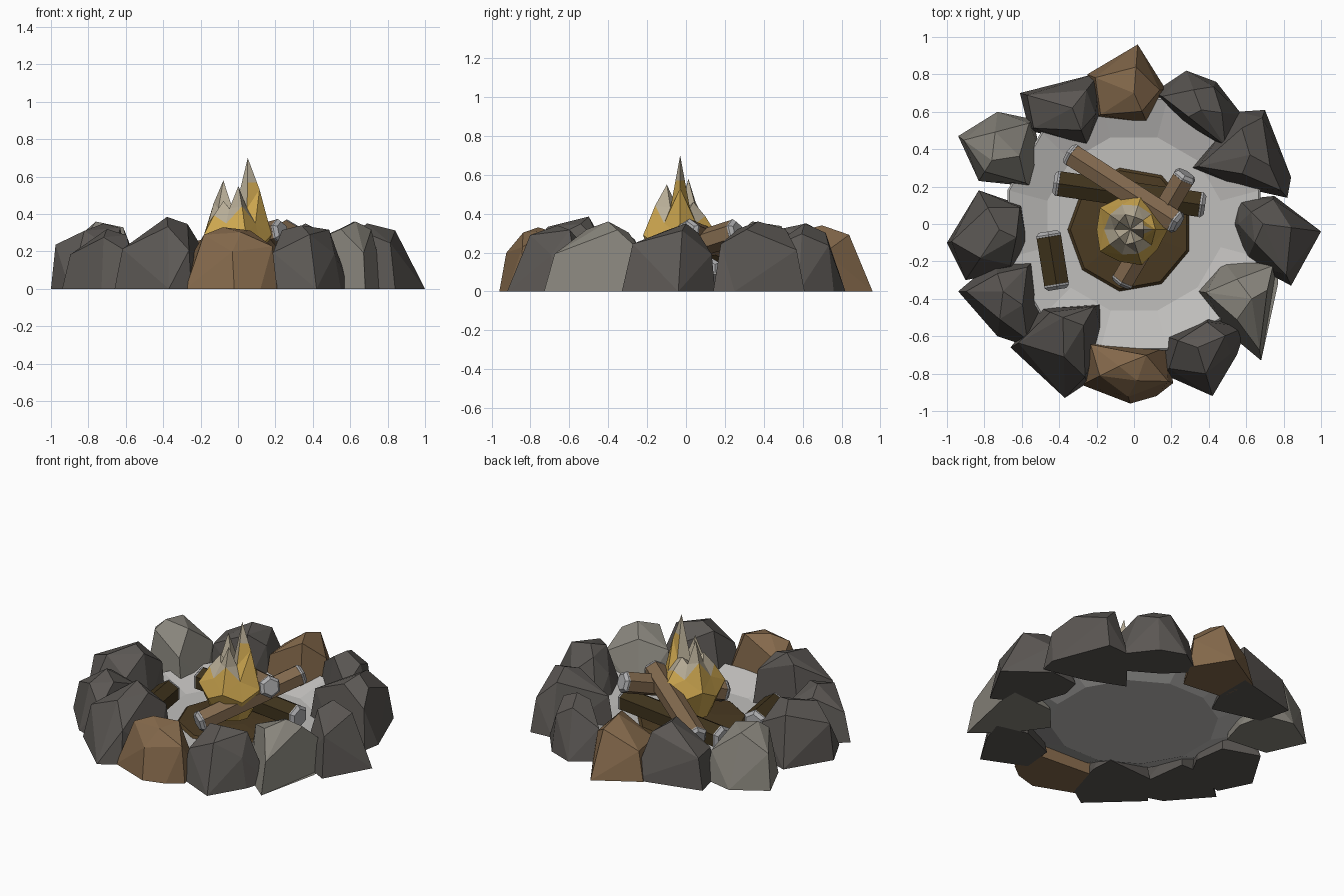
import bpy, bmesh, math, random
from mathutils import Vector

if "Cube" in bpy.data.objects:
    bpy.data.objects.remove(bpy.data.objects["Cube"])

random.seed(4)


def material(name, rgb):
    m = bpy.data.materials.new(name)
    m.diffuse_color = (*rgb, 1)
    m.use_nodes = True
    m.node_tree.nodes["Principled BSDF"].inputs["Base Color"].default_value = m.diffuse_color
    return m


DARK = material("dark_stone", (0.105, 0.096, 0.088))
LIGHT = material("light_stone", (0.245, 0.232, 0.20))
BROWN = material("brown_stone", (0.23, 0.14, 0.07))
WOOD = material("wood", (0.22, 0.14, 0.075))
BURNT = material("burnt_wood", (0.05, 0.033, 0.012))
CHAR = material("charred_earth", (0.07, 0.043, 0.016))
ASH = material("ash", (0.53, 0.52, 0.505))
ENDS = material("log_ends", (0.42, 0.42, 0.43))
FLAME = material("yellow_flame", (0.62, 0.39, 0.08))
TIP = material("pale_flame", (0.48, 0.42, 0.31))


def finish(name, bm, mats):
    bmesh.ops.recalc_face_normals(bm, faces=bm.faces)
    me = bpy.data.meshes.new(name)
    bm.to_mesh(me)
    bm.free()
    for m in mats:
        me.materials.append(m)
    ob = bpy.data.objects.new(name, me)
    bpy.context.collection.objects.link(ob)
    return ob


# Stone: hull of a footprint, alternating shoulders and top corners, and a peak
def stone(name, mat, peak, height, outline):
    c = Vector(peak)
    bm = bmesh.new()
    for i, p in enumerate(outline):
        d = Vector(p) - c
        bm.verts.new((*p, 0))
        if i % 2 == 0:
            s, z = random.uniform(0.80, 0.92), random.uniform(0.52, 0.70)
        else:
            s, z = random.uniform(0.48, 0.62), random.uniform(0.84, 0.95)
        bm.verts.new((*(c + d * s), height * z))
    bm.verts.new((*c, height))
    bmesh.ops.convex_hull(bm, input=bm.verts)
    loose = [v for v in bm.verts if not v.link_faces]
    bmesh.ops.delete(bm, geom=loose, context='VERTS')
    bmesh.ops.dissolve_limit(bm, angle_limit=math.radians(9), verts=bm.verts, edges=bm.edges)
    finish(name, bm, [mat])


stone("stone_back", BROWN, (0.0, 0.70), 0.34,
      [(-0.25, 0.80), (0.02, 0.96), (0.17, 0.72), (0.07, 0.54), (-0.20, 0.57)])
stone("stone_back_left", DARK, (-0.33, 0.62), 0.35,
      [(-0.61, 0.70), (-0.18, 0.81), (-0.18, 0.58), (-0.25, 0.42), (-0.56, 0.50)])
stone("stone_left_light", LIGHT, (-0.76, 0.34), 0.36,
      [(-0.94, 0.47), (-0.73, 0.60), (-0.54, 0.56), (-0.50, 0.38), (-0.55, 0.20), (-0.83, 0.23)])
stone("stone_left", DARK, (-0.72, -0.03), 0.35,
      [(-1.0, -0.10), (-0.83, 0.18), (-0.60, 0.10), (-0.57, -0.10), (-0.65, -0.25), (-0.90, -0.30)])
stone("stone_left_front", DARK, (-0.70, -0.36), 0.32,
      [(-0.94, -0.36), (-0.75, -0.20), (-0.54, -0.20), (-0.50, -0.50), (-0.55, -0.66), (-0.73, -0.60)])
stone("stone_front_left", DARK, (-0.38, -0.50), 0.385,
      [(-0.66, -0.66), (-0.50, -0.45), (-0.18, -0.43), (-0.17, -0.58), (-0.25, -0.85), (-0.37, -0.93)])
stone("stone_front", BROWN, (-0.08, -0.76), 0.33,
      [(-0.25, -0.63), (-0.28, -0.86), (-0.02, -0.96), (0.12, -0.92), (0.21, -0.85), (0.17, -0.66)])
stone("stone_front_right", DARK, (0.34, -0.66), 0.34,
      [(0.15, -0.80), (0.17, -0.60), (0.40, -0.50), (0.60, -0.55), (0.55, -0.70), (0.42, -0.92)])
stone("stone_right_light", LIGHT, (0.63, -0.40), 0.36,
      [(0.34, -0.36), (0.48, -0.20), (0.77, -0.18), (0.77, -0.32), (0.68, -0.73), (0.50, -0.58)])
stone("stone_right", DARK, (0.69, 0.0), 0.35,
      [(0.53, 0.0), (0.56, 0.13), (0.75, 0.15), (1.0, -0.04), (0.84, -0.33), (0.60, -0.20)])
stone("stone_right_back", DARK, (0.62, 0.37), 0.36,
      [(0.31, 0.30), (0.55, 0.60), (0.70, 0.61), (0.84, 0.25), (0.82, 0.14), (0.55, 0.20)])
stone("stone_back_right", DARK, (0.36, 0.61), 0.35,
      [(0.10, 0.70), (0.28, 0.82), (0.44, 0.76), (0.58, 0.58), (0.50, 0.40), (0.25, 0.55)])


# Loft: rings of (x, y, radius, z) joined and closed at both ends
def loft(name, rings, sides, mats):
    bm = bmesh.new()
    loops = []
    for x, y, r, z in rings:
        angles = [math.tau * (i + 0.5) / sides for i in range(sides)]
        loops.append([bm.verts.new((x + r * math.cos(a), y + r * math.sin(a), z)) for a in angles])
    for lo, hi in zip(loops, loops[1:]):
        for i in range(sides):
            j = (i + 1) % sides
            bm.faces.new((lo[i], lo[j], hi[j], hi[i]))
    bm.faces.new(loops[0])
    bm.faces.new(loops[-1])
    return finish(name, bm, mats)


# Dished ash bed with a charred patch in the middle
loft("ash_bed", [(0, 0, 0.50, 0.005), (0, 0, 0.70, 0.09), (0, 0, 0.69, 0.10), (0, 0, 0.48, 0.03)],
     12, [ASH])
loft("charred_patch", [(-0.02, -0.03, 0.34, 0.025), (-0.02, -0.03, 0.32, 0.045),
                       (-0.02, -0.03, 0.12, 0.06)], 9, [CHAR])


# Log: six-sided bar with pale bevelled caps at both ends
def log(name, mat, start, end, r):
    a, b = Vector(start), Vector(end)
    axis = b - a
    h = axis.length / 2
    ob = loft(name, [(0, 0, r * 0.75, -h), (0, 0, r * 1.02, -h + 0.018), (0, 0, r * 1.02, -h + 0.028),
                     (0, 0, r, -h + 0.029), (0, 0, r, h - 0.029), (0, 0, r * 1.02, h - 0.028),
                     (0, 0, r * 1.02, h - 0.018), (0, 0, r * 0.75, h)], 6, [mat, ENDS])
    for p in ob.data.polygons:
        p.material_index = int(abs(p.center.z) > h - 0.0287)
    ob.location = (a + b) / 2
    ob.rotation_euler = axis.to_track_quat('Z', 'Y').to_euler()


log("log_top", WOOD, (-0.35, 0.38, 0.15), (0.24, 0.0, 0.31), 0.069)
log("log_leaning", WOOD, (0.28, 0.27, 0.31), (-0.07, -0.32, 0.12), 0.068)
log("log_low", BURNT, (-0.43, 0.22, 0.11), (0.38, 0.10, 0.11), 0.077)
log("log_loose", BURNT, (-0.46, -0.04, 0.12), (-0.41, -0.35, 0.12), 0.076)


# Flame: a bulb opening into a five-pointed crown with a hollow middle
def flame(name, cx, cy, tips):
    n = 2 * len(tips)
    bm = bmesh.new()

    def point(i, r, z):
        a = math.tau * i / n
        return bm.verts.new((cx + r * math.cos(a), cy + r * math.sin(a), z))

    rings = [[], [], [], []]
    for i in range(n):
        tip = i % 2 == 0
        top = tips[i // 2] if tip else 0.43
        mid = 0.28 + 0.6 * (top - 0.28) if tip else 0.35
        rings[0].append(point(i, 0.11, 0.08))
        rings[1].append(point(i, 0.20 if tip else 0.18, 0.29 if tip else 0.23))
        rings[2].append(point(i, 0.135 if tip else 0.14, mid))
        rings[3].append(point(i, 0.072 if tip else 0.085, top))
    middle = bm.verts.new((cx, cy, 0.40))
    bm.faces.new(rings[0])
    for k in range(3):
        for i in range(n):
            j = (i + 1) % n
            quad = (rings[k][i], rings[k][j], rings[k + 1][j], rings[k + 1][i])
            f = bm.faces.new(quad)
            # upper band is pale, save for the right flank of the tallest point
            f.material_index = int(k == 2 and i not in (0, n - 1))
    for i in range(n):
        f = bm.faces.new((rings[3][i], rings[3][(i + 1) % n], middle))
        f.material_index = 1
    # pale end of the tallest point
    bmesh.ops.triangulate(bm, faces=[f for f in bm.faces if len(f.verts) == 4])
    cut = bmesh.ops.bisect_plane(bm, geom=bm.verts[:] + bm.edges[:] + bm.faces[:],
                                 plane_co=(0, 0, 0.57), plane_no=(0, 0, 1))
    for f in bm.faces:
        if f.calc_center_median().z > 0.57:
            f.material_index = 1
    finish(name, bm, [FLAME, TIP])


flame("flame", -0.02, -0.03, [0.70, 0.46, 0.58, 0.47, 0.55])
